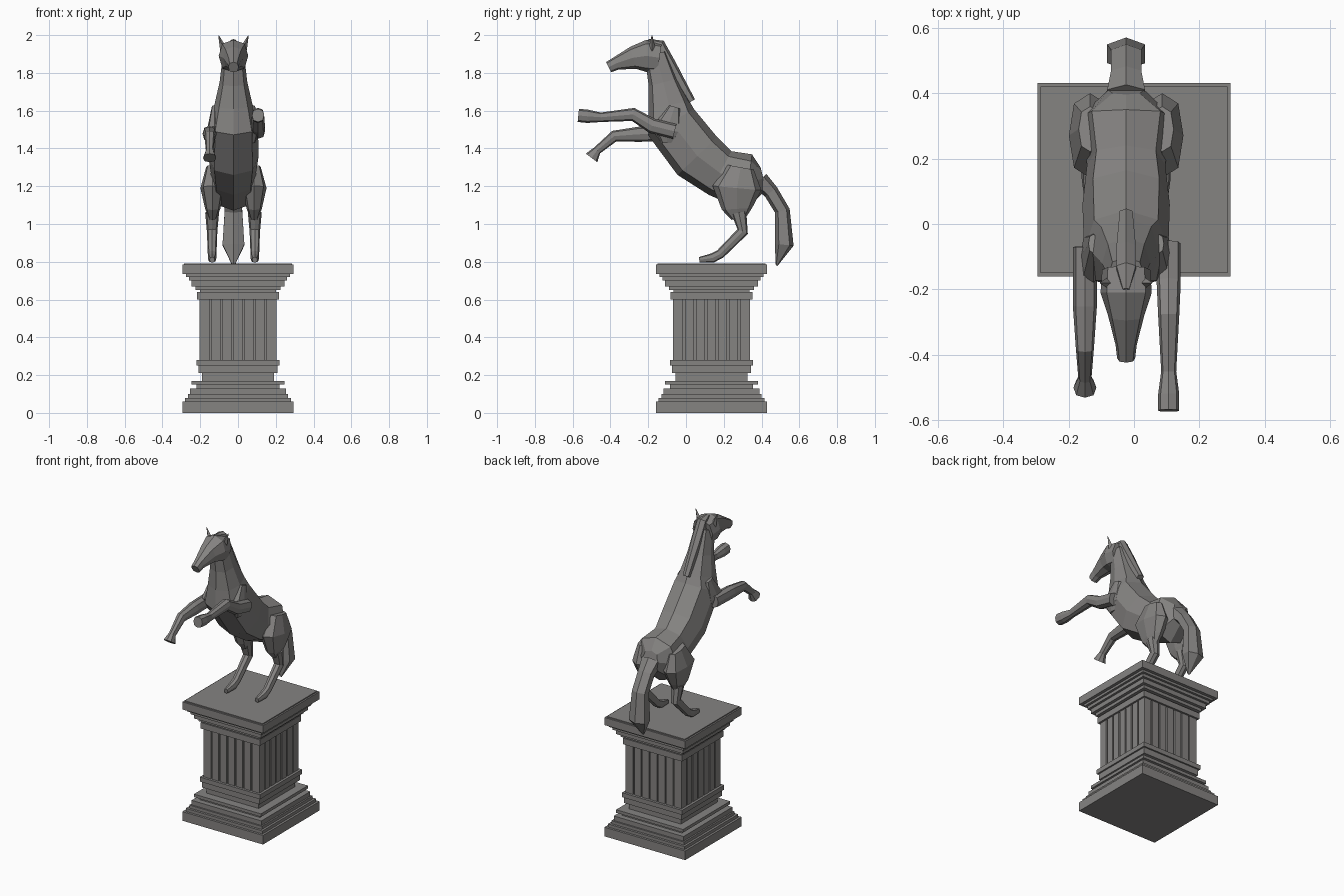
import bpy, bmesh, math
from mathutils import Vector

cube = bpy.data.objects.get("Cube")
if cube:
    bpy.data.objects.remove(cube, do_unlink=True)

stone = bpy.data.materials.new("grey_stone")
stone.use_nodes = True
colour = (0.235, 0.228, 0.222, 1)
stone.diffuse_color = colour
stone.node_tree.nodes["Principled BSDF"].inputs["Base Color"].default_value = colour

HORSE_X = -0.024     # the horse stands slightly off the pedestal's middle
PEDESTAL_Y = 0.135


def skin(name, rings):
    """Join equal rings of points into a closed, flat-shaded solid."""
    bm = bmesh.new()
    loops = [[bm.verts.new(point) for point in ring] for ring in rings]
    count = len(loops[0])
    for lower, upper in zip(loops, loops[1:]):
        for i in range(count):
            j = (i + 1) % count
            bm.faces.new((lower[i], lower[j], upper[j], upper[i]))
    bm.faces.new(loops[0])
    bm.faces.new(loops[-1])
    bmesh.ops.recalc_face_normals(bm, faces=bm.faces)
    mesh = bpy.data.meshes.new(name)
    bm.to_mesh(mesh)
    bm.free()
    mesh.materials.append(stone)
    obj = bpy.data.objects.new(name, mesh)
    bpy.context.collection.objects.link(obj)
    return obj


def rounded(value):
    """Push a sine or cosine outwards for a fuller, boxier section."""
    return math.copysign(abs(value) ** 0.8, value)


def limb(name, path, x=0, width=0.92, sides=8):
    """Sweep a ring along a path of (y, z, radius), square to the path.

    The ring's sideways half width is the radius times width.
    """
    points = [Vector((HORSE_X + x, y, z)) for y, z, radius in path]
    sideways = Vector((1, 0, 0))
    rings = []
    for i, (point, station) in enumerate(zip(points, path)):
        radius = station[-1]
        before = points[max(i - 1, 0)]
        after = points[min(i + 1, len(points) - 1)]
        normal = (after - before).normalized().cross(sideways)
        ring = []
        for k in range(sides):
            angle = math.tau * k / sides
            across = sideways * rounded(math.sin(angle)) * width
            along = normal * rounded(math.cos(angle))
            ring.append(point + (across + along) * radius)
        rings.append(ring)
    return skin(name, rings)


def mouldings(name, bottom, steps):
    """Stack square slabs, each given by half width and top height."""
    rings = []
    for half, top in steps:
        for z in (bottom, top):
            rings.append([(sx * half, PEDESTAL_Y + sy * half, z)
                          for sx, sy in ((-1, -1), (1, -1), (1, 1), (-1, 1))])
        bottom = top
    return skin(name, rings)


def grooved_shaft(name, bottom, top, half, depth, slot, grooves):
    """Square shaft with evenly spaced narrow grooves on all four sides."""
    edge = [Vector((-half, half))]
    spacing = 2 * half / (grooves + 1)
    for groove in range(grooves):
        middle = (groove + 1) * spacing - half
        edge += [Vector((middle - slot, half)), Vector((middle - slot, half - depth)),
                 Vector((middle + slot, half - depth)), Vector((middle + slot, half))]
    outline = []
    for quarter in range(4):
        for point in edge:
            turned = point.copy()
            turned.rotate(mathutils_turn(-quarter * math.pi / 2))
            outline.append(turned)
    return skin(name, [[(p.x, p.y + PEDESTAL_Y, z) for p in outline]
                       for z in (bottom, top)])


def mathutils_turn(angle):
    """Flat rotation matrix."""
    from mathutils import Matrix
    return Matrix.Rotation(angle, 2)


# Pedestal
mouldings("pedestal_foot", 0, [
    (.295, .06), (.28, .08), (.265, .1), (.255, .13), (.22, .15), (.245, .17),
    (.19, .21), (.21, .25), (.22, .28)])
grooved_shaft("pedestal_shaft", bottom=.27, top=.61, half=.204,
              depth=.01, slot=.005, grooves=6)
mouldings("pedestal_capital", .6, [
    (.216, .64), (.2, .65), (.225, .67), (.245, .7), (.26, .72), (.275, .735),
    (.295, .785), (.285, .792)])

# Body and neck in one sweep from rump to poll
limb("body_and_neck", [
    (.41, 1.24, .06), (.33, 1.22, .15), (.18, 1.27, .13), (.06, 1.36, .145),
    (-.08, 1.54, .14), (-.09, 1.63, .11), (-.12, 1.75, .08), (-.16, 1.9, .06)])

# Head from poll to muzzle
limb("head", [
    (-.14, 1.88, .08), (-.21, 1.89, .085), (-.28, 1.88, .06),
    (-.37, 1.85, .035), (-.41, 1.83, .03)])

# Mane and tail
limb("mane", [
    (-.2, 1.97, .01), (-.14, 1.95, .03), (-.08, 1.84, .03), (.03, 1.65, .02)],
    width=1.1, sides=6)
limb("tail", [
    (.39, 1.23, .05), (.45, 1.17, .04), (.51, 1.07, .04), (.52, .89, .05),
    (.48, .78, .005)], width=1.3, sides=6)

# Parts shared by both sides
for side, sign in (("left", 1), ("right", -1)):
    limb(side + "_thigh", [
        (.29, 1.3, .07), (.27, 1.19, .13), (.27, 1.08, .08), (.28, 1.03, .04)],
        x=sign * .11, width=.5)
    limb(side + "_hind_shank_and_hoof", [
        (.28, 1.06, .04), (.3, .96, .03), (.18, .84, .025), (.14, .82, .025),
        (.07, .81, .015)], x=sign * .113)
    limb(side + "_shoulder", [
        (-.06, 1.62, .03), (-.1, 1.5, .08), (-.1, 1.43, .03)],
        x=sign * .1, width=.5)
    # Ears lean outwards
    bpy.ops.mesh.primitive_cone_add(
        vertices=4, radius1=.02, radius2=.002, depth=.08,
        location=(HORSE_X + sign * .065, -.18, 1.96),
        rotation=(0, sign * math.radians(20), 0))
    ear = bpy.context.object
    ear.name = side + "_ear"
    ear.data.materials.append(stone)

# Raised left foreleg and folded right foreleg
limb("left_foreleg", [
    (-.06, 1.49, .04), (-.18, 1.52, .04), (-.28, 1.58, .035), (-.45, 1.565, .025),
    (-.52, 1.57, .035), (-.57, 1.575, .035)], x=.13)
limb("right_foreleg", [
    (-.07, 1.48, .04), (-.25, 1.475, .04), (-.38, 1.465, .03), (-.47, 1.39, .022),
    (-.5, 1.35, .038)], x=-.126)
